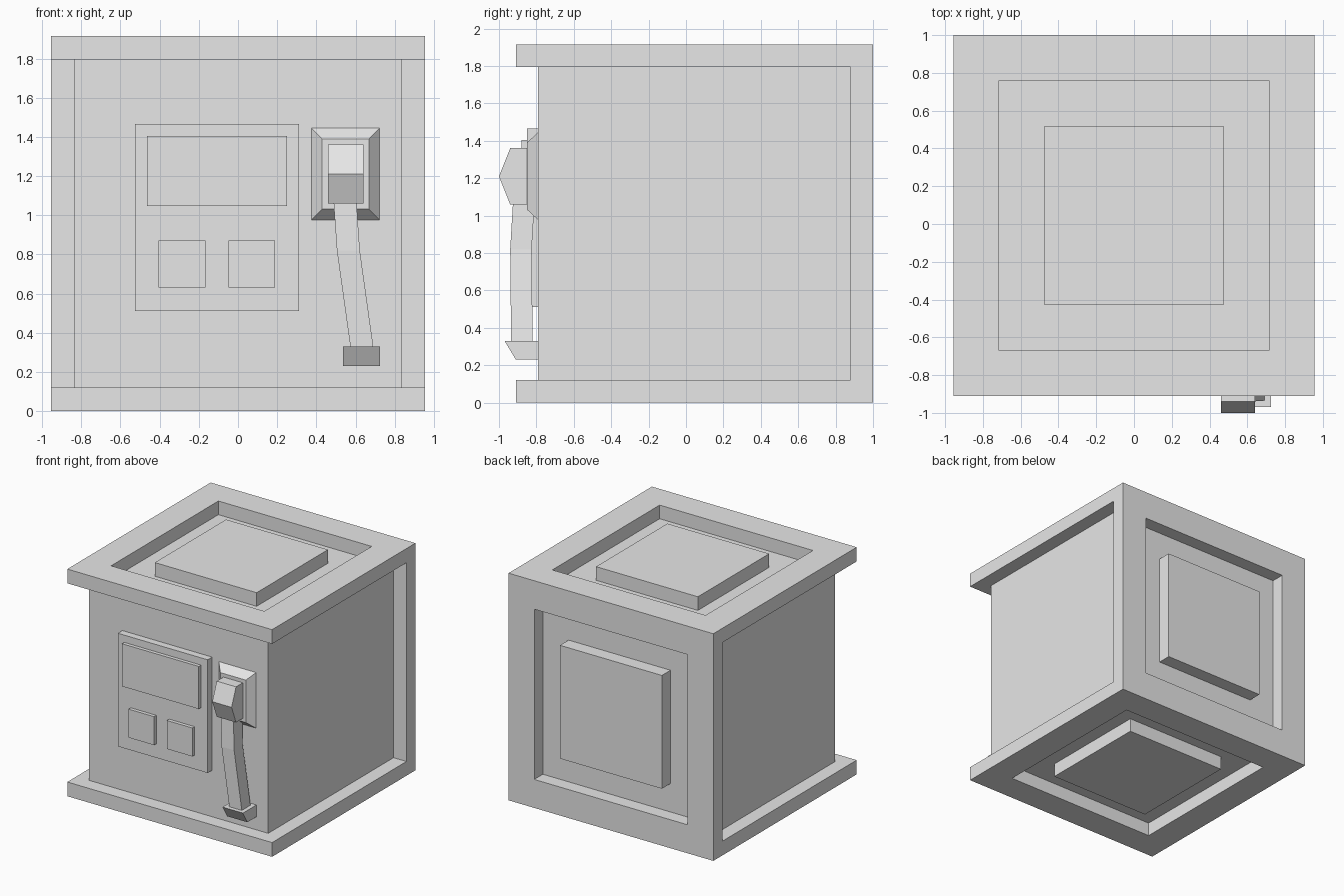
import bpy
import bmesh
from mathutils import Vector

cube = bpy.data.objects.get("Cube")
if cube:
    bpy.data.objects.remove(cube, do_unlink=True)

grey = bpy.data.materials.new("plain_grey")
grey.use_nodes = True
COLOUR = (0.8, 0.8, 0.8, 1)
grey.diffuse_color = COLOUR
grey.node_tree.nodes["Principled BSDF"].inputs["Base Color"].default_value = COLOUR


def finish(name, bm):
    bmesh.ops.recalc_face_normals(bm, faces=bm.faces)
    mesh = bpy.data.meshes.new(name)
    bm.to_mesh(mesh)
    bm.free()
    mesh.materials.append(grey)
    obj = bpy.data.objects.new(name, mesh)
    bpy.context.collection.objects.link(obj)
    return obj


def loft(bm, rings):
    """Join equal rings of points with quads and close both ends."""
    loops = [[bm.verts.new(p) for p in ring] for ring in rings]
    for a, b in zip(loops, loops[1:]):
        for i in range(len(a)):
            j = (i + 1) % len(a)
            bm.faces.new((a[i], a[j], b[j], b[i]))
    bm.faces.new(loops[0])
    bm.faces.new(loops[-1])
    bmesh.ops.recalc_face_normals(bm, faces=bm.faces)


def prism(name, x0, x1, profile):
    """Extrude a side profile of (y, z) points along x."""
    bm = bmesh.new()
    loft(bm, [[(x, y, z) for y, z in profile] for x in (x0, x1)])
    return finish(name, bm)


def plate(name, x0, x1, z0, z1, y0, y1, taper=0):
    """Box from y0 forward to y1, its front narrowed by taper."""
    bm = bmesh.new()
    loft(bm, [[(x0 + t, y, z0 + t), (x1 - t, y, z0 + t),
               (x1 - t, y, z1 - t), (x0 + t, y, z1 - t)]
              for y, t in ((y0, 0), (y1, taper))])
    return finish(name, bm)


# Outer frame: roof, back and base in one C-shaped shell
HEIGHT, FRONT, BACK, WALL = 1.915, -0.91, 1.0, 0.12
bm = bmesh.new()
shell = [(FRONT, 0), (BACK, 0), (BACK, HEIGHT), (FRONT, HEIGHT),
         (FRONT, HEIGHT - WALL), (BACK - WALL, HEIGHT - WALL),
         (BACK - WALL, WALL), (FRONT, WALL)]
loft(bm, [[(x, y, z) for y, z in shell] for x in (-0.955, 0.955)])

# Sunken border with a flush raised centre on each outer face
for direction in (Vector((0, 0, 1)), Vector((0, 1, 0)), Vector((0, 0, -1))):
    facing = [f for f in bm.faces if f.normal.dot(direction) > 0.9]
    face = max(facing, key=lambda f: f.calc_center_median().dot(direction))
    for step in (-0.115, 0.115):
        bmesh.ops.inset_region(bm, faces=[face], thickness=0.24, use_even_offset=True)
        new = bmesh.ops.extrude_discrete_faces(bm, faces=[face])["faces"]
        face = new[0]
        bmesh.ops.translate(bm, verts=face.verts, vec=direction * step)
finish("outer_frame", bm)

# Main body
plate("main_body", -0.835, 0.835, WALL, HEIGHT - WALL, BACK - WALL, -0.79)

# Control panel with screen and buttons
plate("control_panel", -0.525, 0.312, 0.512, 1.466, -0.785, -0.85)
plate("screen", -0.465, 0.25, 1.046, 1.405, -0.845, -0.88)
for side, x in (("right", -0.405), ("left", -0.048)):
    plate(side + "_button", x, x + 0.238, 0.63, 0.87, -0.845, -0.88)

# Handset cradle and handset
plate("handset_cradle", 0.37, 0.728, 0.972, 1.45, -0.785, -0.85, taper=0.06)
prism("earpiece", 0.46, 0.64, [(-0.845, 1.06), (-0.94, 1.06), (-1.0, 1.21),
                               (-0.94, 1.36), (-0.845, 1.36)])
bm = bmesh.new()
loft(bm, [[(x, y, z), (x + 0.117, y, z),
           (x + 0.117, y + 0.115, z), (x, y + 0.115, z)]
          for x, y, z in ((0.488, -0.925, 1.07), (0.505, -0.94, 0.82),
                          (0.575, -0.935, 0.32))])
finish("handset_grip", bm)
prism("mouthpiece", 0.535, 0.725, [(-0.785, 0.23), (-0.91, 0.23),
                                   (-0.97, 0.33), (-0.785, 0.33)])
